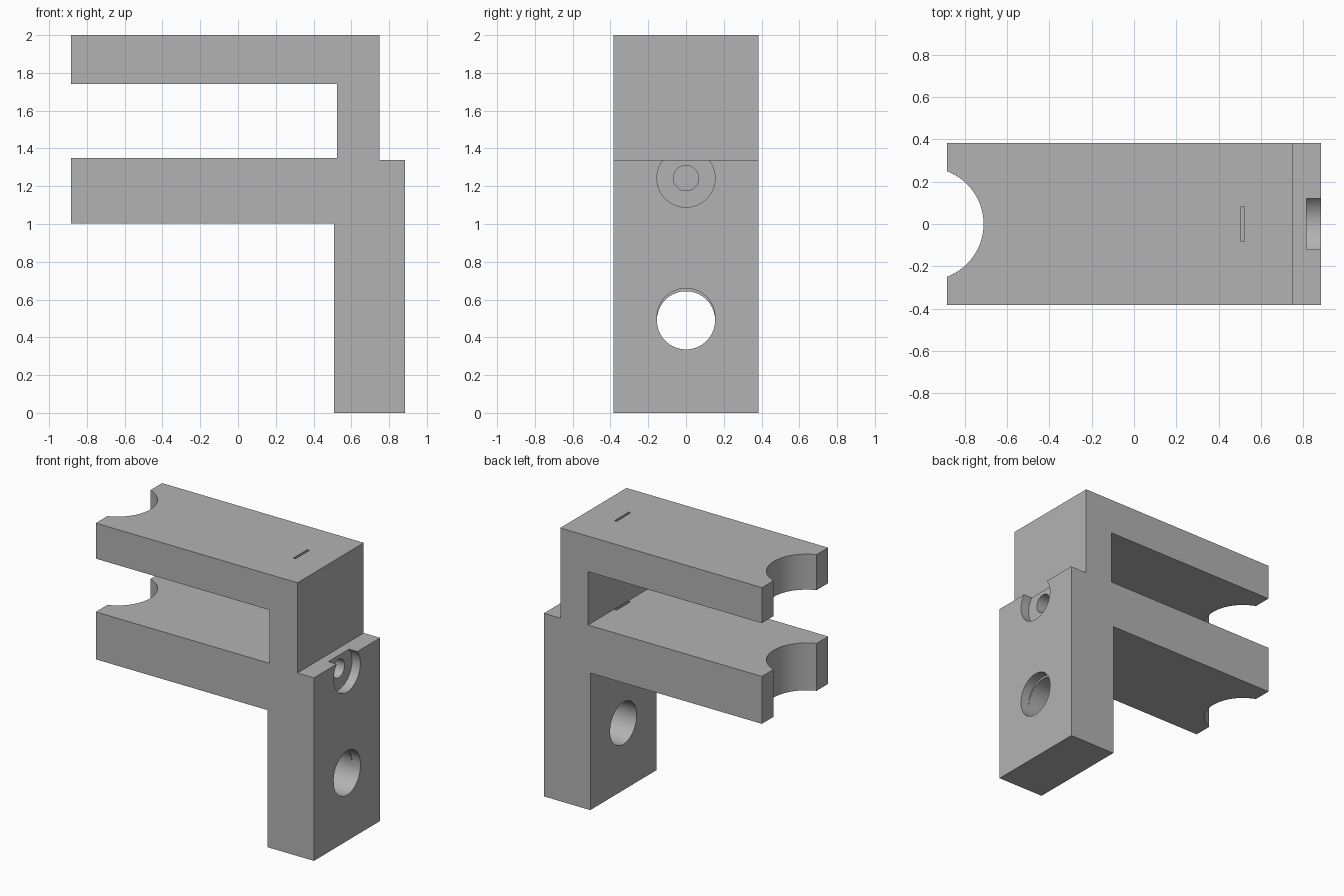
import bpy, bmesh, math
from mathutils import Matrix, Vector

cube = bpy.data.objects.get("Cube")
if cube:
    bpy.data.objects.remove(cube, do_unlink=True)

grey = bpy.data.materials.new("plain grey")
grey.use_nodes = True
colour = (0.45, 0.45, 0.45, 1)
grey.diffuse_color = colour
grey.node_tree.nodes["Principled BSDF"].inputs["Base Color"].default_value = colour

HALF = 0.383   # half of the bracket's width
END = 0.883    # half of its length


def add_object(name, bm):
    bmesh.ops.recalc_face_normals(bm, faces=bm.faces)
    mesh = bpy.data.meshes.new(name)
    bm.to_mesh(mesh)
    bm.free()
    mesh.materials.append(grey)
    obj = bpy.data.objects.new(name, mesh)
    bpy.context.collection.objects.link(obj)
    return obj


def cylinder(name, radius, start, end):
    start, end = Vector(start), Vector(end)
    axis = end - start
    turn = axis.to_track_quat('Z', 'Y').to_matrix().to_4x4()
    bm = bmesh.new()
    bmesh.ops.create_cone(bm, cap_ends=True, segments=64, radius1=radius,
                          radius2=radius, depth=axis.length,
                          matrix=Matrix.Translation((start + end) / 2) @ turn)
    return add_object(name, bm)


def box(name, low, high):
    low, high = Vector(low), Vector(high)
    bm = bmesh.new()
    bmesh.ops.create_cube(bm, size=1, matrix=Matrix.Translation((low + high) / 2)
                          @ Matrix.Diagonal((high - low).to_4d()))
    return add_object(name, bm)


# Bracket body: side profile with two arms and a leg, extruded across
profile = [(-END, 2), (0.75, 2), (0.75, 1.34), (END, 1.34), (END, 0), (0.507, 0),
           (0.507, 1.003), (-END, 1.003), (-END, 1.35), (0.525, 1.35),
           (0.525, 1.74), (-END, 1.74)]
bm = bmesh.new()
face = bm.faces.new([bm.verts.new((x, -HALF, z)) for x, z in profile])
side = bmesh.ops.extrude_face_region(bm, geom=[face])
bmesh.ops.translate(bm, vec=(0, 2 * HALF, 0),
                    verts=[v for v in side["geom"] if isinstance(v, bmesh.types.BMVert)])
bracket = add_object("bracket", bm)

# Cutters: rounded arm ends, leg hole with offset recess, screw hole, nut slot
cutters = [
    cylinder("arm_notch_cutter", 0.266, (-0.976, 0, 0.9), (-0.976, 0, 2.1)),
    cylinder("leg_hole_cutter", 0.154, (0.4, 0, 0.49), (1, 0, 0.49)),
    cylinder("leg_recess_cutter", 0.154, (0.815, 0, 0.505), (1, 0, 0.505)),
    cylinder("screw_recess_cutter", 0.154, (0.815, 0, 1.243), (1, 0, 1.243)),
    cylinder("screw_hole_cutter", 0.067, (0.51, 0, 1.243), (0.9, 0, 1.243)),
    box("nut_slot_cutter", (0.504, -0.082, 1.16), (0.522, 0.082, 2.1)),
]
bpy.context.view_layer.objects.active = bracket
bracket.select_set(True)
for cutter in cutters:
    cut = bracket.modifiers.new(cutter.name, 'BOOLEAN')
    cut.operation = 'DIFFERENCE'
    cut.solver = 'EXACT'
    cut.object = cutter
    bpy.ops.object.modifier_apply(modifier=cut.name)
    bpy.data.objects.remove(cutter, do_unlink=True)

# Smooth hole walls, crisp edges
bpy.ops.object.shade_smooth_by_angle(angle=math.radians(30))
